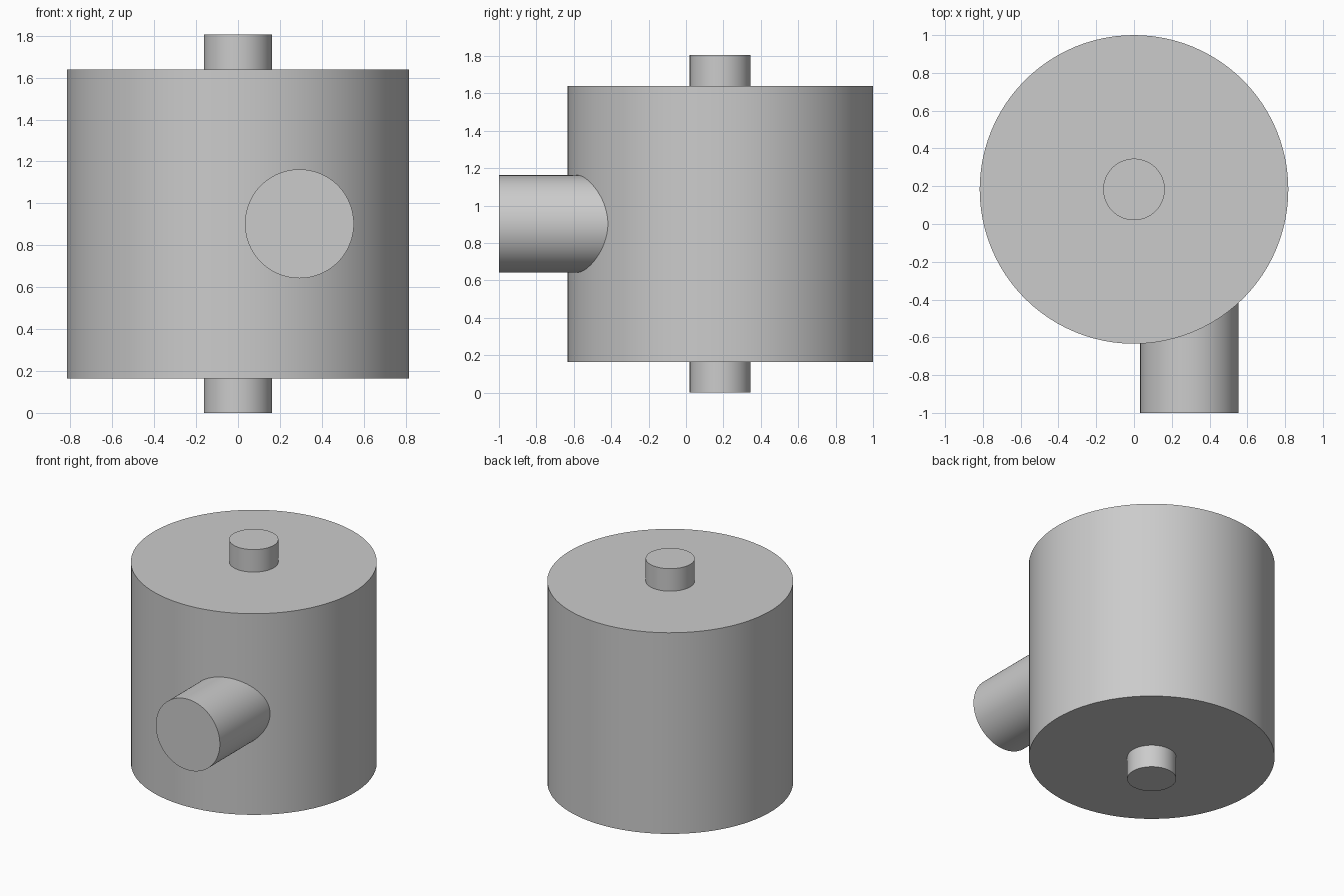
import bpy
import math

old = bpy.data.objects.get("Cube")
if old:
    bpy.data.objects.remove(old, do_unlink=True)

# Single grey material
grey = bpy.data.materials.new("light_grey")
grey.use_nodes = True
colour = (0.6, 0.6, 0.6, 1)
grey.diffuse_color = colour
grey.node_tree.nodes["Principled BSDF"].inputs["Base Color"].default_value = colour


def cylinder(name, radius, length, centre, tilt=0.0):
    bpy.ops.mesh.primitive_cylinder_add(
        vertices=96, radius=radius, depth=length,
        location=centre, rotation=(tilt, 0, 0))
    obj = bpy.context.object
    obj.name = name
    obj.data.materials.append(grey)
    bpy.ops.object.shade_smooth_by_angle(angle=math.radians(30))
    return obj


AXIS_Y = 0.183
DRUM_RADIUS = 0.817
DRUM_HEIGHT = 1.475
TOTAL_HEIGHT = 1.805
MID_Z = TOTAL_HEIGHT / 2

# Main drum
cylinder("drum", DRUM_RADIUS, DRUM_HEIGHT, (0, AXIS_Y, MID_Z))

# Short shaft stubs on the top and bottom of the drum
stub = (TOTAL_HEIGHT - DRUM_HEIGHT) / 2
embed = 0.02
for name, side in (("top_shaft", 1), ("bottom_shaft", -1)):
    z = MID_Z + side * (DRUM_HEIGHT / 2 + (stub - embed) / 2)
    cylinder(name, 0.163, stub + embed, (0, AXIS_Y, z))

# Offset side pipe running forward out of the drum wall
PIPE_FRONT, PIPE_BACK = -1.0, -0.35
cylinder("side_pipe", 0.26, PIPE_BACK - PIPE_FRONT,
         (0.293, (PIPE_FRONT + PIPE_BACK) / 2, MID_Z), math.pi / 2)
